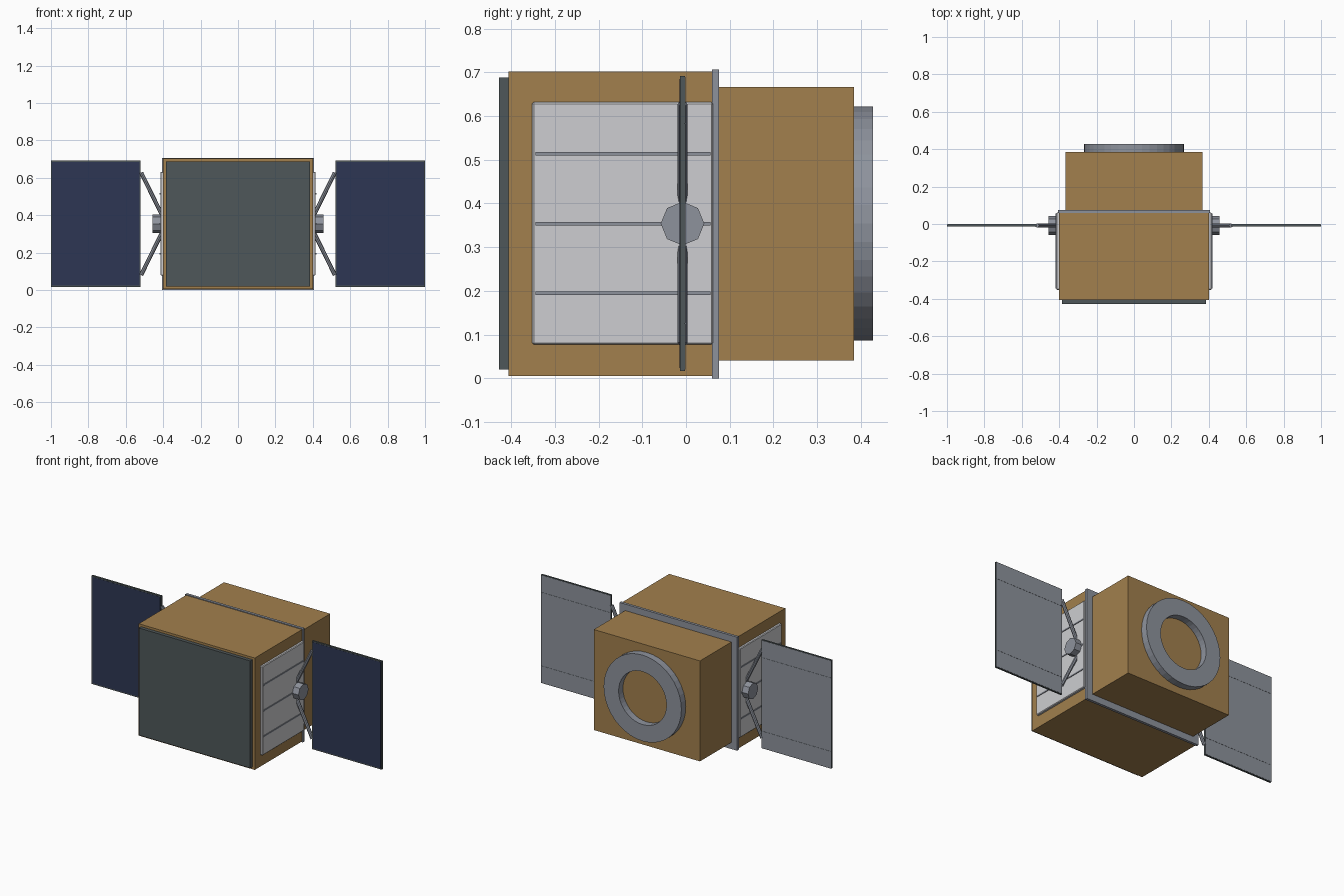
import bpy, bmesh, math
from mathutils import Vector

if "Cube" in bpy.data.objects:
    bpy.data.objects.remove(bpy.data.objects["Cube"], do_unlink=True)


def make_material(name, r, g, b):
    m = bpy.data.materials.new(name)
    m.use_nodes = True
    m.diffuse_color = (r, g, b, 1)
    m.node_tree.nodes["Principled BSDF"].inputs["Base Color"].default_value = (r, g, b, 1)
    return m


GOLD = make_material("gold foil", 0.36, 0.215, 0.075)
GREY = make_material("grey metal", 0.27, 0.29, 0.335)
SLATE = make_material("dark slate", 0.078, 0.096, 0.10)
NAVY = make_material("navy solar cells", 0.027, 0.037, 0.087)
WHITE = make_material("white radiator", 0.61, 0.615, 0.635)

MID_Z = 0.354   # height of the main axis
WING_Y = -0.008  # depth of the wings


def finish(bm, name, mat):
    bmesh.ops.recalc_face_normals(bm, faces=bm.faces)
    mesh = bpy.data.meshes.new(name)
    bm.to_mesh(mesh)
    bm.free()
    mesh.materials.append(mat)
    ob = bpy.data.objects.new(name, mesh)
    bpy.context.collection.objects.link(ob)
    return ob


def box(name, xs, ys, zs, mat, bevel=0):
    bm = bmesh.new()
    bmesh.ops.create_cube(bm, size=1)
    for v in bm.verts:
        v.co = [(r[0] + r[1]) / 2 + c * (r[1] - r[0]) for c, r in zip(v.co, (xs, ys, zs))]
    ob = finish(bm, name, mat)
    if bevel:
        mod = ob.modifiers.new("edge chamfer", "BEVEL")
        mod.width = bevel
        mod.segments = 1
    return ob


def rod(name, start, end, radius, sides, mat):
    a, b = Vector(start), Vector(end)
    bm = bmesh.new()
    bmesh.ops.create_cone(bm, cap_ends=True, segments=sides, radius1=radius,
                          radius2=radius, depth=(b - a).length)
    ob = finish(bm, name, mat)
    ob.location = (a + b) / 2
    ob.rotation_euler = (b - a).to_track_quat("Z", "Y").to_euler()
    return ob


def ring(name, outer, inner, y0, y1, sides, mat):
    bm = bmesh.new()
    profile = ((outer, y0), (outer, y1), (inner, y1), (inner, y0))
    loops = []
    for i in range(sides):
        a = 2 * math.pi * i / sides
        loops.append([bm.verts.new((r * math.cos(a), y, MID_Z + r * math.sin(a)))
                      for r, y in profile])
    for i in range(sides):
        p, q = loops[i], loops[(i + 1) % sides]
        for j in range(4):
            k = (j + 1) % 4
            bm.faces.new((p[j], p[k], q[k], q[j]))
    return finish(bm, name, mat)


# Central body
box("front_body", (-0.40, 0.40), (-0.406, 0.06), (0.005, 0.702), GOLD)
box("rear_body", (-0.366, 0.366), (0.07, 0.385), (0.041, 0.667), GOLD)
box("body_flange", (-0.405, 0.405), (0.059, 0.076), (0, 0.707), GREY)
box("front_plate", (-0.384, 0.384), (-0.428, -0.406), (0.02, 0.688), SLATE)
ring("docking_ring", 0.268, 0.165, 0.38, 0.428, 40, GREY)

# Both sides carry a radiator, a hub and a solar wing
for side, s in (("left", 1), ("right", -1)):

    def span(a, b):
        return tuple(sorted((s * a, s * b)))

    box(side + "_radiator", span(0.395, 0.415), (-0.352, 0.062), (0.077, 0.632), WHITE, 0.004)
    for n in (-1, 0, 1):
        z = MID_Z + n * 0.16
        box(f"{side}_radiator_rib_{n + 2}", span(0.41, 0.419), (-0.344, 0.056),
            (z - 0.004, z + 0.004), GREY)

    # Wing hub and its two diagonal struts
    rod(side + "_wing_hub", (s * 0.41, WING_Y, MID_Z), (s * 0.457, WING_Y, MID_Z), 0.05, 8, GREY)
    for label, d in (("upper", 1), ("lower", -1)):
        rod(f"{side}_{label}_strut", (s * 0.408, WING_Y, MID_Z + d * 0.05),
            (s * 0.518, WING_Y, MID_Z + d * 0.274), 0.011, 8, GREY)

    # Solar wing: dark frame, cells in front, three plates behind
    box(side + "_wing_frame", span(0.52, 1.0), (-0.0135, -0.002), (0.017, 0.692), SLATE)
    box(side + "_solar_cells", span(0.526, 0.994), (-0.0145, -0.013), (0.024, 0.685), NAVY)
    seams = (0.019, 0.125, 0.583, 0.69)
    for n in range(3):
        box(f"{side}_wing_back_plate_{n + 1}", span(0.522, 0.998), (-0.003, -0.001),
            (seams[n] + 0.001, seams[n + 1] - 0.001), GREY)
